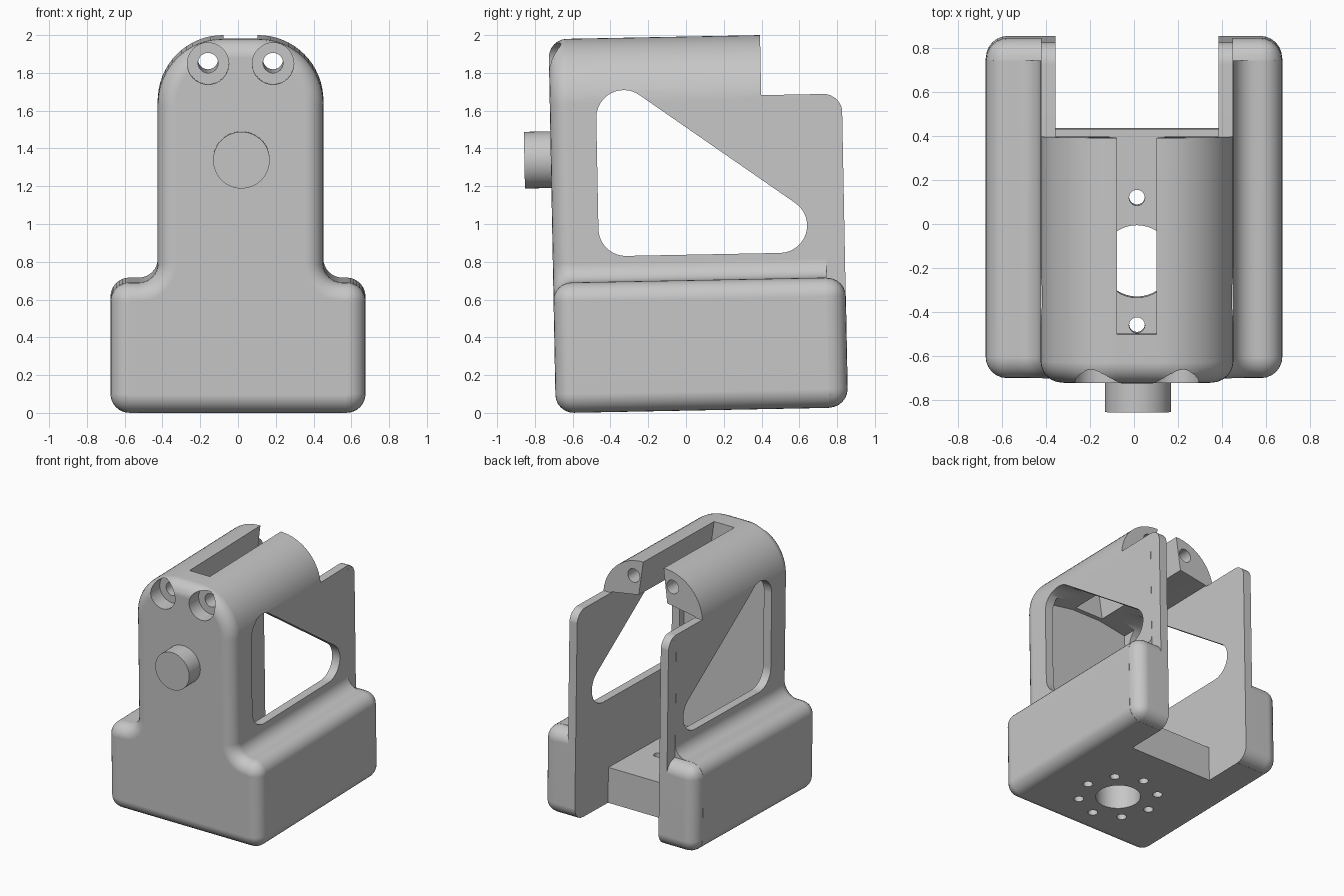
import bpy, bmesh
from math import sin, cos, pi, radians, degrees, atan2
from mathutils import Matrix

if "Cube" in bpy.data.objects:
    bpy.data.objects.remove(bpy.data.objects["Cube"])

grey = bpy.data.materials.new("plain_grey")
grey.use_nodes = True
grey.diffuse_color = (0.57, 0.57, 0.57, 1)
bsdf = grey.node_tree.nodes["Principled BSDF"]
bsdf.inputs["Base Color"].default_value = grey.diffuse_color

CX = 0.0135                 # centre of the upper housing
HALF = 0.4385               # half width of the upper housing
FRONT, BACK = -0.69, 0.858
TILT = Matrix.Translation((0, 0, 0.012)) @ Matrix.Rotation(radians(1.1), 4, "X")


def finish(name, bm):
    bmesh.ops.recalc_face_normals(bm, faces=bm.faces)
    mesh = bpy.data.meshes.new(name)
    bm.to_mesh(mesh)
    bm.free()
    mesh.materials.append(grey)
    ob = bpy.data.objects.new(name, mesh)
    bpy.context.collection.objects.link(ob)
    return ob


def prism(name, pts, axis, a, b, front_bevel=0):
    """Solid from a 2D outline along x (yz outline), y (xz) or z (xy)."""
    put = {"x": lambda p, d: (d, p[0], p[1]),
           "y": lambda p, d: (p[0], d, p[1]),
           "z": lambda p, d: (p[0], p[1], d)}[axis]
    bm = bmesh.new()
    near = [bm.verts.new(put(p, a)) for p in pts]
    far = [bm.verts.new(put(p, b)) for p in pts]
    cap = bm.faces.new(near)
    bm.faces.new(far[::-1])
    for i in range(len(pts)):
        bm.faces.new((near[i - 1], far[i - 1], far[i], near[i]))
    bmesh.ops.recalc_face_normals(bm, faces=bm.faces)
    if front_bevel:
        bmesh.ops.bevel(bm, geom=cap.edges[:], offset=front_bevel, segments=6,
                        profile=0.5, affect="EDGES", clamp_overlap=False)
    return finish(name, bm)


def box(name, lo, hi, bevel=0):
    bm = bmesh.new()
    bmesh.ops.create_cube(bm, size=1)
    for v in bm.verts:
        v.co = [(l + h) / 2 + c * (h - l) for l, h, c in zip(lo, hi, v.co)]
    if bevel:
        bmesh.ops.bevel(bm, geom=bm.edges[:], offset=bevel, segments=6,
                        profile=0.5, affect="EDGES")
    return finish(name, bm)


def arc(cx, cy, r, start, end, n=12):
    return [(cx + r * cos(radians(start + (end - start) * i / n)),
             cy + r * sin(radians(start + (end - start) * i / n)))
            for i in range(n + 1)]


def disc(cx, cy, r, n=32):
    return arc(cx, cy, r, 0, 360, n)[:-1]


def boolean(target, other, mode="DIFFERENCE"):
    mod = target.modifiers.new(mode.lower(), "BOOLEAN")
    mod.operation, mod.solver, mod.object = mode, "EXACT", other
    bpy.context.view_layer.objects.active = target
    bpy.ops.object.modifier_apply(modifier=mod.name)
    bpy.data.objects.remove(other)


def half_outline(s):
    """One side of the front outline: base corners, flare and arch."""
    base = arc(0.575, 0.1, 0.1, -90, 0, 8) + arc(0.575, 0.59, 0.1, 0, 90, 8)
    upper = (arc(HALF + 0.1, 0.79, 0.1, 270, 180, 8)
             + arc(HALF - 0.345, 1.635, 0.345, 0, 90, 16))
    return [(s * x, z) for x, z in base] + [(CX + s * x, z) for x, z in upper]


# Main housing, its front rim rounded
outline = half_outline(1) + half_outline(-1)[::-1]
body = prism("housing", outline, "y", FRONT, BACK - 0.1, 0.097)

# Rounded rear of the base, and the rear of the two upright walls
boolean(body, box("base_rear", (-0.674, 0.2, 0.001), (0.674, BACK, 0.689), 0.1), "UNION")
boolean(body, box("wall_rear", (CX - HALF + 0.001, 0.6, 0.3),
                  (CX + HALF - 0.001, BACK - 0.001, 1.63)), "UNION")
boolean(body, box("shoulder_rear", (CX - HALF + 0.002, 0.55, 1.5),
                  (CX + HALF - 0.002, BACK - 0.002, 1.8)), "UNION")

# Inner cavity, open at the back, and the gap behind the floor
room = [(-0.37, 0.28), (0.37, 0.28), (0.37, 1.67), (0.13, 1.71),
        (-0.13, 1.71), (-0.37, 1.67)]
boolean(body, prism("cavity", [(CX + x, z) for x, z in room], "y", -0.5, 1.2))
boolean(body, box("rear_gap", (CX - 0.37, 0.437, -0.2), (CX + 0.37, 1.2, 0.6)))

# Step behind the arched top, with rounded rear shoulders
step = ([(0.43, 2.3), (0.43, 1.662)] + arc(BACK - 0.1, 1.562, 0.1, 90, 0, 8)
        + [(1.3, 1.562), (1.3, 2.3)])
boolean(body, prism("rear_step", step, "x", -0.6, 0.6))

# Flared slot along the top
slot = [(-0.085, 2.1), (-0.09, 1.98), (-0.13, 1.68),
        (0.13, 1.68), (0.09, 1.98), (0.085, 2.1)]
boolean(body, prism("top_slot", [(CX + x, z) for x, z in slot], "y", -0.465, 0.7))

# Rounded triangular window through both side walls
r, low, high, near, far = 0.145, 0.97, 1.558, -0.3, 0.515
normal = 90 - degrees(atan2(high - low, far - near))
window = (arc(near, high, r, 180, normal) + arc(far, low, r, normal, -90)
          + arc(near, low, r, 270, 180))
boolean(body, prism("window", window, "x", -0.6, 0.6))

# Long screw holes with counterbores at the front
for side in (-1, 1):
    x = CX + side * 0.172
    boolean(body, prism("screw_hole", disc(x, 1.852, 0.053), "y", -1, 0.8))
    boolean(body, prism("counterbore", disc(x, 1.85, 0.11), "y", -1, -0.57))

# Floor: centre hole and ring of eight small holes
hy = -0.165
boolean(body, prism("centre_hole", disc(CX, hy, 0.165, 40), "z", -0.2, 0.5))
for i in range(8):
    a = i * pi / 4
    hole = disc(CX + 0.29 * cos(a), hy + 0.29 * sin(a), 0.036, 20)
    boolean(body, prism("ring_hole", hole, "z", -0.2, 0.5))

# Round peg on the front
peg = prism("front_peg", disc(0.018, 1.342, 0.15, 48), "y", -0.83, -0.6)

# Tilt and shading
for ob in (body, peg):
    ob.matrix_world = TILT
    bpy.ops.object.select_all(action="DESELECT")
    ob.select_set(True)
    bpy.context.view_layer.objects.active = ob
    bpy.ops.object.shade_smooth_by_angle(angle=radians(30))
    mod = ob.modifiers.new("even_shading", "WEIGHTED_NORMAL")
    mod.keep_sharp = True
